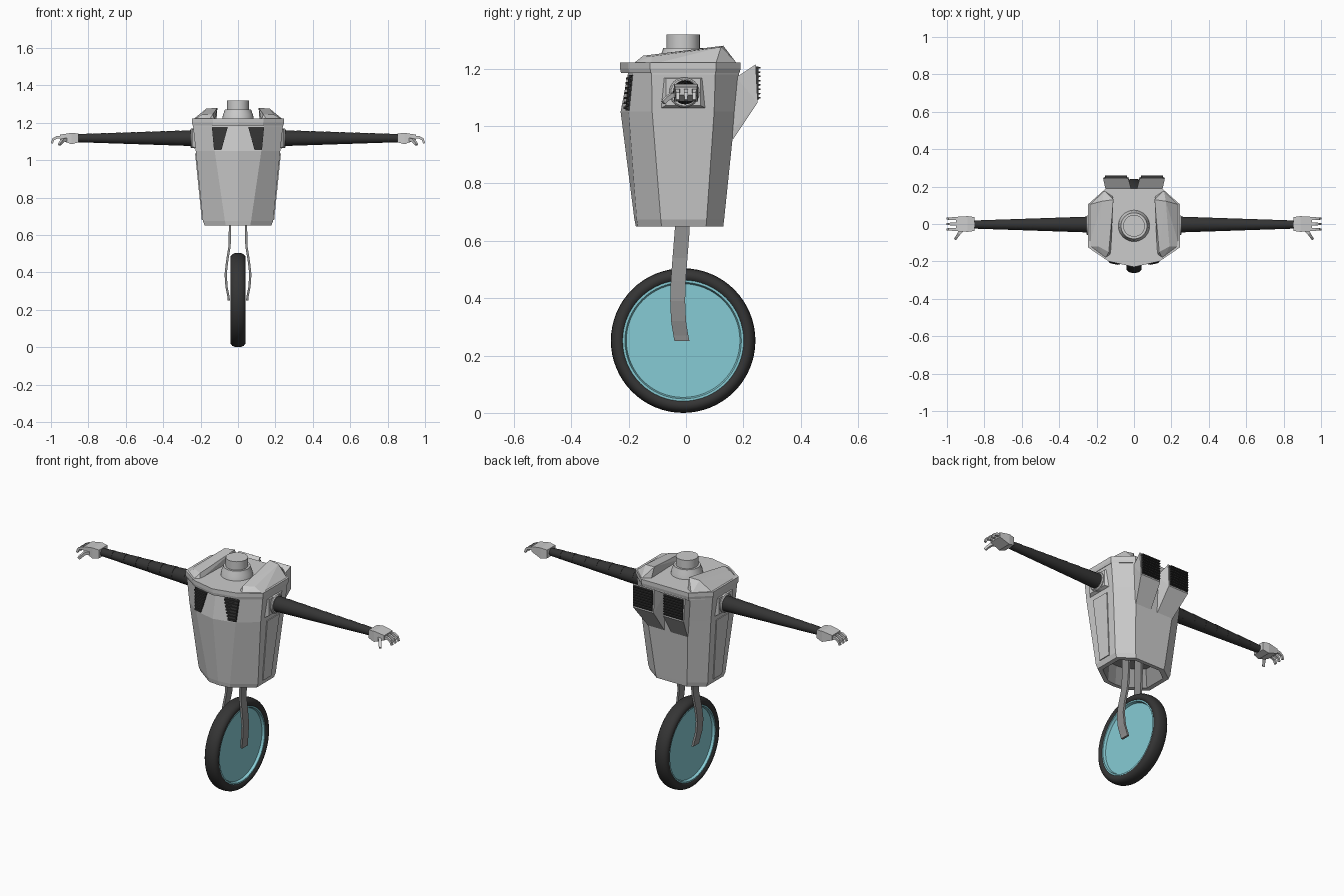
import bpy, bmesh
from math import cos, sin, pi
from mathutils import Vector

if "Cube" in bpy.data.objects:
    bpy.data.objects.remove(bpy.data.objects["Cube"])


def material(name, rgb):
    m = bpy.data.materials.new(name)
    m.diffuse_color = (*rgb, 1)
    m.use_nodes = True
    m.node_tree.nodes["Principled BSDF"].inputs["Base Color"].default_value = m.diffuse_color
    return m


SHELL = material("shell_grey", (0.6, 0.6, 0.6))
METAL = material("fork_grey", (0.28, 0.28, 0.28))
DARK = material("dark_rubber", (0.035, 0.035, 0.035))
DISC = material("pale_teal", (0.24, 0.60, 0.66))


def finish(name, bm, mats, mirror=False, smooth=False):
    bmesh.ops.recalc_face_normals(bm, faces=bm.faces)
    me = bpy.data.meshes.new(name)
    bm.to_mesh(me)
    bm.free()
    for m in mats:
        me.materials.append(m)
    ob = bpy.data.objects.new(name, me)
    bpy.context.collection.objects.link(ob)
    if smooth:
        bpy.ops.object.select_all(action='DESELECT')
        ob.select_set(True)
        bpy.context.view_layer.objects.active = ob
        bpy.ops.object.shade_smooth_by_angle(angle=0.6)
    if mirror:
        ob.modifiers.new("mirror", 'MIRROR').use_mirror_merge = False
    return ob


def add_loft(bm, rings, cap=True, closed=False):
    vs = [[bm.verts.new(p) for p in r] for r in rings]
    n = len(vs[0])
    for i in range(len(vs) if closed else len(vs) - 1):
        a, b = vs[i], vs[(i + 1) % len(vs)]
        for k in range(n):
            bm.faces.new((a[k], a[(k + 1) % n], b[(k + 1) % n], b[k]))
    if cap and not closed:
        bm.faces.new(vs[0][::-1])
        bm.faces.new(vs[-1])


def loft(name, rings, mat, mirror=False, smooth=False, closed=False):
    bm = bmesh.new()
    add_loft(bm, rings, closed=closed)
    return finish(name, bm, [mat], mirror, smooth)


def add_hull(bm, pts):
    vs = [bm.verts.new(p) for p in pts]
    bmesh.ops.convex_hull(bm, input=vs)
    bmesh.ops.dissolve_limit(bm, angle_limit=0.01, verts=bm.verts, edges=bm.edges)


def hulls(name, sets, mat, mirror=True):
    out = bmesh.new()
    for s in sets:
        bm = bmesh.new()
        add_hull(bm, s)
        me = bpy.data.meshes.new("tmp")
        bm.to_mesh(me)
        bm.free()
        out.from_mesh(me)
        bpy.data.meshes.remove(me)
    return finish(name, out, [mat], mirror)


def circle_x(x, r, y=0, z=0, n=24):
    return [(x, y + r * cos(2 * pi * k / n), z + r * sin(2 * pi * k / n)) for k in range(n)]


def circle_z(z, r, y=0, n=32):
    return [(r * cos(2 * pi * k / n), y + r * sin(2 * pi * k / n), z) for k in range(n)]


def outline(half, z, s=1.0):
    """Full ring from a right-hand half outline that starts on the centre line."""
    pts = half + [(-x, y) for x, y in half[:0:-1]]
    return [(x * s, (y + 0.02) * s - 0.02, z) for x, y in pts]


# Faceted torso with a recessed underside
foot = [(0, -.175), (.065, -.168), (.178, -.085), (.178, .07), (.095, .13)]
hem = [(0, -.18), (.07, -.172), (.188, -.088), (.188, .072), (.10, .133)]
chest = [(0, -.228), (.125, -.20), (.226, -.118), (.226, .098), (.132, .172)]
collar = [(0, -.203), (.14, -.185), (.24, -.12), (.24, .102), (.147, .185)]
bm = bmesh.new()
add_loft(bm, [outline(foot, .76, .8), outline(foot, .65, .85), outline(foot, .65),
              outline(hem, .675), outline(chest, 1.05), outline(collar, 1.18),
              outline(collar, 1.215)])
bm.normal_update()
for f in bm.faces:
    c = f.calc_center_median()
    if .69 < c.z < .77 and max(v.co.z for v in f.verts) < .8:
        f.material_index = 1
finish("torso", bm, [SHELL, METAL])

# Overhanging rim, shoulder ridges and neck
rim = [(0, -.23), (.135, -.20), (.246, -.125), (.246, .105), (.15, .19)]
loft("rim", [outline(rim, 1.185, .985), outline(rim, 1.2), outline(rim, 1.222)], SHELL)
hulls("shoulder_ridge", [[
    (.243, -.12, 1.215), (.155, -.187, 1.215), (.243, .103, 1.215), (.16, .18, 1.215),
    (.125, -.165, 1.215), (.115, .15, 1.215), (.11, .13, 1.28), (.17, .122, 1.275),
    (.135, -.15, 1.245), (.19, -.12, 1.243)]], SHELL)
loft("neck", [circle_z(z, r, -.01) for z, r in
              ((1.21, .086), (1.245, .08), (1.262, .072), (1.272, .07), (1.272, .058), (1.32, .058))],
     SHELL, smooth=True)


# Front vents: dark backing with slats, following the chest slope
def chest_y(x, z):
    t = (z - 1.05) / .13
    y0, y1 = -.228 + .025 * t, -.20 + .015 * t
    return y0 + (y1 - y0) * x / (.125 + .015 * t)


def vent_slab(z0, z1, out):
    pts = []
    for z in (z0, z1):
        inner = .088 - .033 * (z - 1.055) / .12
        for x in (inner, .128 + .012 * (z - 1.05) / .13):
            pts += [(x, chest_y(x, z) - out, z), (x, chest_y(x, z) + .01, z)]
    return pts


hulls("front_vent", [vent_slab(1.055, 1.178, .004)] +
      [vent_slab(1.06 + .017 * i, 1.068 + .017 * i, .011) for i in range(7)], DARK)

# Back exhaust housings and their slatted grilles
rear = [(.15, .97, .022, .125), (.175, 1.17, .012, .15), (.243, 1.215, .03, .165),
        (.25, 1.082, .03, .16), (.165, .955, .022, .125)]
hulls("exhaust_housing", [[(x, y, z) for y, z, a, b in rear for x in (a, b)]], SHELL)
grille = [[(x, y, z) for x in (.037, .155) for y in (.235, .2525) for z in (1.09, 1.207)]]
for i in range(8):
    z = 1.093 + i * .015
    grille.append([(x, y, zz) for x in (.037, .155) for y, zz in
                   ((.245, z), (.245, z + .008), (.259, z + .003), (.259, z + .008))])
hulls("exhaust_grille", grille, DARK)

# Long side panels
side_x = lambda z: .188 + .038 * (z - .675) / .375
panel = [(x, y, z) for z, a, b in ((.68, -.05, .025), (1.035, -.062, .05))
         for y in (a, b) for x in (side_x(z) - .01, side_x(z) + .005)]
hulls("side_panel", [panel], SHELL)

# Arm socket frame and collar
frame = [(.22, y, z) for y in (-.093, .073) for z in (1.06, 1.175)]
frame += [(.245, y, z) for y in (-.07, .05) for z in (1.072, 1.165)]
hulls("socket_frame", [frame], SHELL)
loft("socket_collar", [circle_x(x, r, -.006, 1.117) for x, r in
                       ((.23, .054), (.25, .052), (.255, .047))], SHELL, True, True)

# Segmented tapering arm
rings = []
for i in range(8):
    a, b = .235 + i * .078, .235 + (i + 1) * .078
    r = .043 - i * .0026
    rings += [circle_x(a, r, -.003, 1.118), circle_x(b, r - .0036, -.003, 1.117)]
loft("arm", rings, DARK, True, True)

# Hand: palm, three curled fingers and a thumb
hulls("palm", [[(.853, y, z) for y in (-.037, .037) for z in (1.095, 1.142)] +
               [(.89, y, z) for y in (-.042, .042) for z in (1.085, 1.146)] +
               [(.952, y, z) for y in (-.038, .038) for z in (1.108, 1.136)]], SHELL)


def square_tube(path, w):
    rings = []
    for i, p in enumerate(path):
        p = Vector(p)
        d = (Vector(path[min(i + 1, len(path) - 1)]) - Vector(path[max(i - 1, 0)])).normalized()
        s = d.cross(Vector((0, 0, 1))).normalized()
        u = s.cross(d)
        k = w * (1 - .1 * i)
        rings.append([p + s * k + u * k, p - s * k + u * k, p - s * k - u * k, p + s * k - u * k])
    return rings


bm = bmesh.new()
for y in (-.029, 0, .029):
    add_loft(bm, square_tube([(.94, y, 1.122), (.968, y, 1.122), (.987, y, 1.112), (.996, y, 1.09)], .008))
add_loft(bm, square_tube([(.915, -.03, 1.11), (.935, -.05, 1.107), (.946, -.067, 1.095), (.955, -.08, 1.082)], .009))
finish("fingers", bm, [SHELL], True)

# Bowed wheel fork
path = [(.043, -.012, .77), (.043, -.013, .64), (.045, -.021, .54), (.058, -.027, .46),
        (.066, -.029, .39), (.061, -.026, .32), (.051, -.018, .27), (.049, -.014, .25)]
loft("fork", [[(x + a * .006, y + b * .026, z) for a, b in ((-1, -1), (1, -1), (1, 1), (-1, 1))]
              for x, y, z in path], METAL, True)

# Tyre and wheel disc
CY, CZ = -.01, .252
tyre = []
for k in range(16):
    a = 2 * pi * k / 16
    c, s = cos(a), sin(a)
    tyre.append(circle_x(.041 * abs(s) ** .8 * (1 if s > 0 else -1), .226 + .026 * c, CY, CZ, 64))
loft("tyre", tyre, DARK, smooth=True, closed=True)
prof = [(.02, .198), (.034, .203), (.034, .212)]
loft("wheel_disc", [circle_x(-x, r, CY, CZ, 64) for x, r in prof] +
     [circle_x(x, r, CY, CZ, 64) for x, r in prof[::-1]], DISC, smooth=True)
